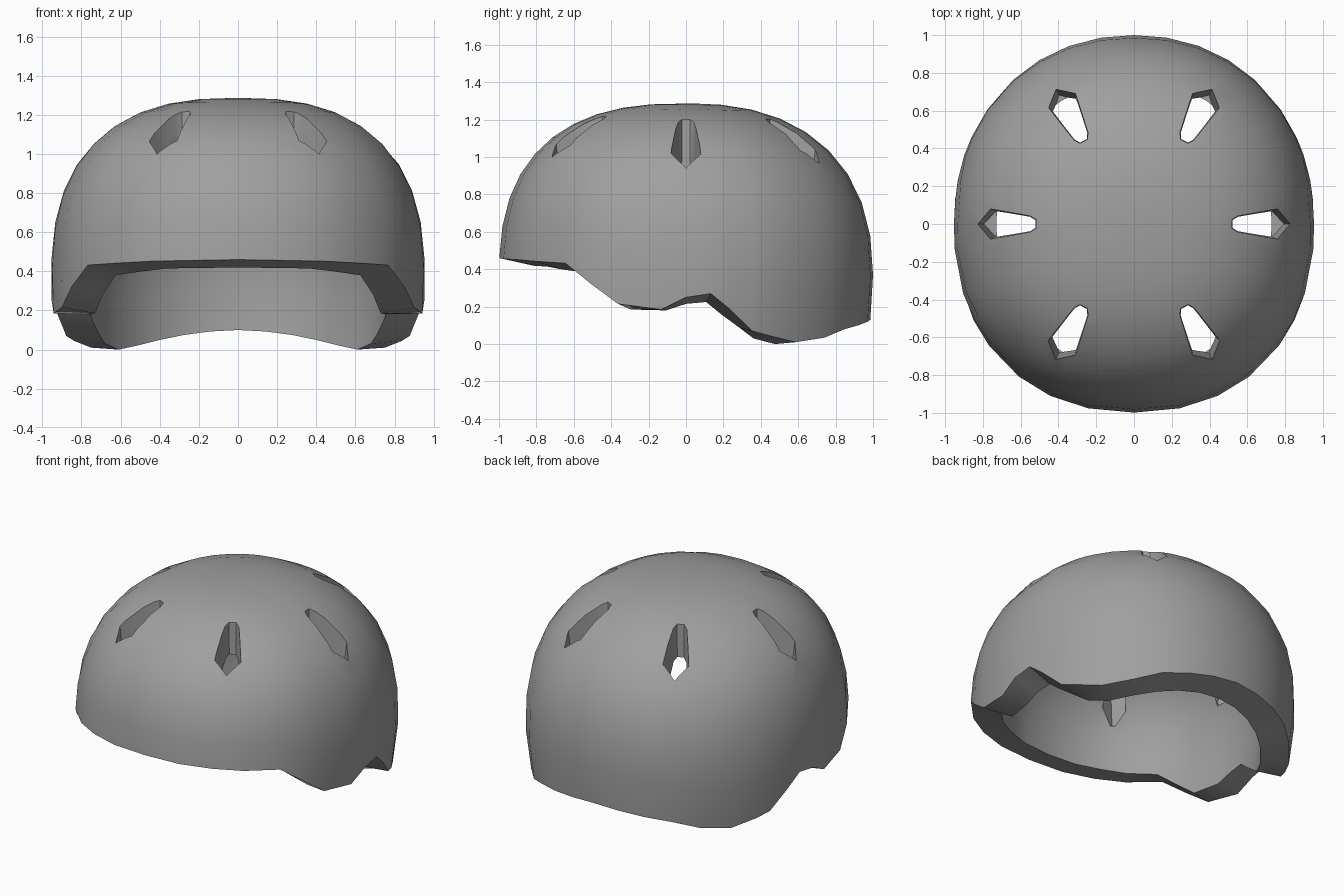
import bpy, bmesh, math
from mathutils import Vector, Matrix

cube = bpy.data.objects.get("Cube")
if cube:
    bpy.data.objects.remove(cube)

mat = bpy.data.materials.new("shell_grey")
mat.use_nodes = True
GREY = (0.35, 0.35, 0.35, 1)
mat.diffuse_color = GREY
mat.node_tree.nodes["Principled BSDF"].inputs["Base Color"].default_value = GREY

# Rim outline on the left half: angle, outer height, inner height
RIM = [(-90, .46, .42), (-64, .452, .415), (-40, .432, .38), (-22, .215, .185),
       (-8, .185, .18), (0, .25, .215), (8, .27, .225), (14, .19, .16),
       (22, .07, .085), (28, .045, .03), (38, .01, .0), (49, .03, .02),
       (60, .08, .05), (76, .115, .09), (90, .13, .10)]
HALF = [-90, -76, -64, -53, -40, -31, -22, -8, 0, 8, 14, 22, 28, 38, 50, 60, 70, 80, 90]
ANGLES = HALF + [180 - a for a in HALF[-2:0:-1]]
WIDEST = .35
ROWS = 10


def rim_height(angle, side):
    a = angle if angle <= 90 else 180 - angle
    for p, q in zip(RIM, RIM[1:]):
        if a <= q[0]:
            t = (a - p[0]) / (q[0] - p[0])
            return p[side] + t * (q[side] - p[side])


def dome_point(angle, z, half_x, half_y, top):
    """Point on a rounded dome, squarer at the front and softer at the back."""
    c, n = math.cos(math.radians(angle)), math.sin(math.radians(angle))
    h = (z - WIDEST) / (top - WIDEST)
    if h > 0:
        p = 2.55 - .17 * max(n, 0)
        s = max(0, 1 - h ** p) ** (1 / p)
    else:
        s = 1 - .3 * (WIDEST - z) ** 2
    e = 2.2 if n < 0 else 2.1
    r = s * (abs(c / half_x) ** e + abs(n / half_y) ** e) ** (-1 / e)
    return Vector((r * c, r * n, z))


def add_dome(bm, side, half_x, half_y, top):
    """Rings from the rim up to the crown; returns the rim ring."""
    rings = []
    for k in range(ROWS):
        f = 1 - (1 - k / ROWS) ** 2.2
        ring = []
        for a in ANGLES:
            rim = rim_height(a, side)
            ring.append(bm.verts.new(dome_point(a, rim + f * (top - rim), half_x, half_y, top)))
        rings.append(ring)
    for low, high in zip(rings, rings[1:]):
        bridge(bm, low, high)
    crown = bm.verts.new((0, .03, top))
    last = rings[-1]
    for i in range(len(last)):
        bm.faces.new((last[i - 1], last[i], crown))
    return rings[0]


def bridge(bm, low, high):
    for i in range(len(low)):
        bm.faces.new((low[i - 1], low[i], high[i], high[i - 1]))


def make_object(name, bm):
    bmesh.ops.recalc_face_normals(bm, faces=bm.faces)
    mesh = bpy.data.meshes.new(name)
    bm.to_mesh(mesh)
    bm.free()
    mesh.materials.append(mat)
    obj = bpy.data.objects.new(name, mesh)
    bpy.context.collection.objects.link(obj)
    return obj


# Thick helmet shell: outer dome, inner dome and the rim between them
bm = bmesh.new()
outer = add_dome(bm, 1, .955, 1.0, 1.287)
inner = add_dome(bm, 2, .775, .82, 1.10)
bridge(bm, inner, outer)
shell = make_object("helmet_shell", bm)

# Six tapered vent cutters
bm = bmesh.new()
VENT = [(0, -.022), (.03, -.042), (.25, -.085), (.33, 0), (.25, .085), (.03, .042), (0, .022)]
for x, y, turn in [(.515, 0, 0), (.265, .435, 62), (.265, -.435, -62),
                   (-.515, 0, 180), (-.265, .435, 118), (-.265, -.435, -118)]:
    place = Matrix.Translation((x, y, 0)) @ Matrix.Rotation(math.radians(turn), 4, 'Z')
    upper = [bm.verts.new(place @ Vector((u * 1.12, v * 1.1, 1.4))) for u, v in VENT]
    lower = [bm.verts.new(place @ Vector((u * .82 + .01, v * .8, .7))) for u, v in VENT]
    bridge(bm, lower, upper)
    bm.faces.new(upper)
    bm.faces.new(lower[::-1])
cutter = make_object("vent_cutter", bm)
cutter.hide_render = True

cut = shell.modifiers.new("vents", 'BOOLEAN')
cut.operation = 'DIFFERENCE'
cut.solver = 'EXACT'
cut.object = cutter
bpy.ops.object.select_all(action='DESELECT')
shell.select_set(True)
bpy.context.view_layer.objects.active = shell
bpy.ops.object.modifier_apply(modifier=cut.name)
bpy.data.objects.remove(cutter)

# Smooth dome with crisp rim and vent edges
bpy.ops.object.shade_smooth_by_angle(angle=math.radians(35))

# Inner walls hanging behind the two side vents
for name, side in (("left_vent_wall", 1), ("right_vent_wall", -1)):
    bm = bmesh.new()
    bmesh.ops.create_cube(bm, size=1, matrix=Matrix.Translation((side * .512, 0, .9))
                          @ Matrix.Diagonal((.015, .12, .28, 1)))
    make_object(name, bm)
